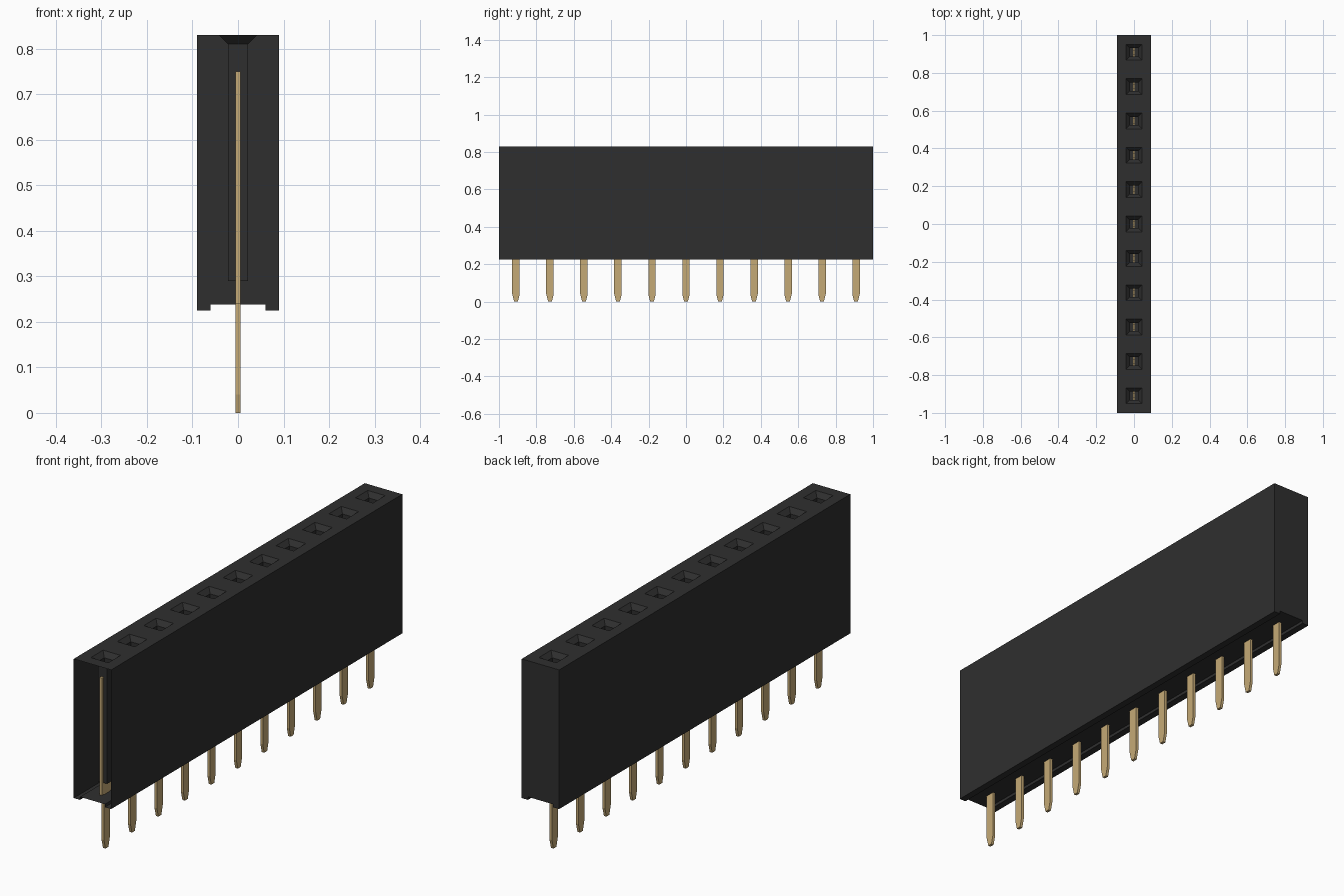
import bpy
import bmesh

cube = bpy.data.objects.get("Cube")
if cube:
    bpy.data.objects.remove(cube, do_unlink=True)

COUNT = 11
PITCH = 2.0 / COUNT
HALF_W, TOP, FOOT, CHANNEL = 0.09, 0.83, 0.225, 0.238


def material(name, rgb):
    m = bpy.data.materials.new(name)
    m.use_nodes = True
    m.diffuse_color = (*rgb, 1)
    m.node_tree.nodes["Principled BSDF"].inputs["Base Color"].default_value = (*rgb, 1)
    return m


def to_mesh(bm, name, mat):
    me = bpy.data.meshes.new(name)
    bm.to_mesh(me)
    bm.free()
    me.materials.append(mat)
    return me


def add_object(name, me, y=0.0):
    ob = bpy.data.objects.new(name, me)
    ob.location.y = y
    bpy.context.collection.objects.link(ob)
    return ob


black = material("black plastic", (0.028, 0.028, 0.028))
gold = material("gold metal", (0.56, 0.40, 0.18))
centres = [-1 + PITCH * (i + 0.5) for i in range(COUNT)]

# Housing: a thin shell, open at the front end, with a channel under it
bm = bmesh.new()
profile = [(HALF_W, TOP), (HALF_W, FOOT), (0.06, FOOT), (0.06, CHANNEL),
           (-0.06, CHANNEL), (-0.06, FOOT), (-HALF_W, FOOT), (-HALF_W, TOP)]


def ring(cy, hx, hy, z):
    return [bm.verts.new((sx * hx, cy + sy * hy, z))
            for sx, sy in ((-1, -1), (1, -1), (1, 1), (-1, 1))]


for cy in centres:
    # Top cell, funnel, socket walls and socket floor
    rings = [ring(cy, HALF_W, PITCH / 2, TOP), ring(cy, 0.042, 0.042, TOP),
             ring(cy, 0.022, 0.022, 0.81), ring(cy, 0.022, 0.022, 0.29)]
    for a, b in zip(rings, rings[1:]):
        for i in range(4):
            j = (i + 1) % 4
            bm.faces.new((a[i], a[j], b[j], b[i]))
    bm.faces.new(rings[-1])

# Long sides, feet and channel
near = [bm.verts.new((x, -1, z)) for x, z in profile]
far = [bm.verts.new((x, 1, z)) for x, z in profile]
for i in range(len(profile) - 1):
    bm.faces.new((near[i], near[i + 1], far[i + 1], far[i]))
# Closed back end
bm.faces.new(far)
bmesh.ops.remove_doubles(bm, verts=bm.verts[:], dist=0.0001)
add_object("housing", to_mesh(bm, "housing", black))

# Contact: flat forked blade with a tapered tail
half = [(0.010, 0.0), (0.020, 0.04), (0.020, CHANNEL + 0.002),
        (0.034, CHANNEL + 0.002), (0.034, 0.75), (0.010, 0.75), (0.010, 0.32)]
outline = half + [(-y, z) for y, z in reversed(half)]
bm = bmesh.new()
blade = bm.faces.new([bm.verts.new((-0.006, y, z)) for y, z in outline])
grown = bmesh.ops.extrude_face_region(bm, geom=[blade])["geom"]
bmesh.ops.translate(bm, vec=(0.012, 0, 0),
                    verts=[v for v in grown if isinstance(v, bmesh.types.BMVert)])
bmesh.ops.recalc_face_normals(bm, faces=bm.faces[:])
contact = to_mesh(bm, "contact", gold)
for n, cy in enumerate(centres, 1):
    add_object(f"contact_{n}", contact, cy)
